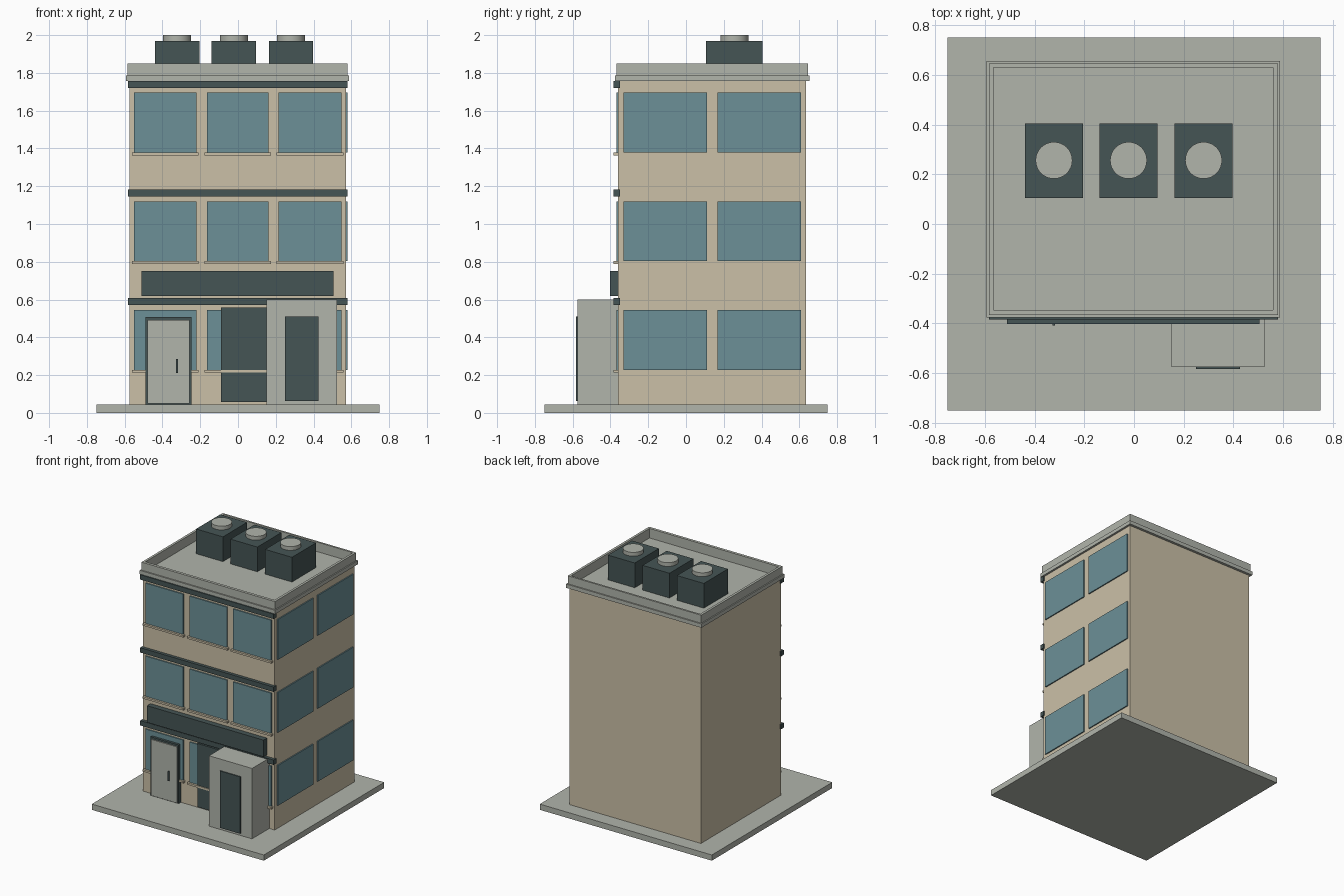
import bpy

cube = bpy.data.objects.get("Cube")
if cube:
    bpy.data.objects.remove(cube, do_unlink=True)


def material(name, rgb):
    m = bpy.data.materials.new(name)
    m.use_nodes = True
    m.diffuse_color = (*rgb, 1)
    m.node_tree.nodes["Principled BSDF"].inputs["Base Color"].default_value = (*rgb, 1)
    return m


TAN = material("tan wall", (0.60, 0.53, 0.39))
GREY = material("pale grey", (0.44, 0.46, 0.41))
DARK = material("dark slate", (0.06, 0.09, 0.09))
GLASS = material("blue glass", (0.15, 0.28, 0.31))


def box(name, x, y, z, mat):
    """Box from three (low, high) ranges."""
    verts = [(a, b, c) for c in z for b in y for a in x]
    faces = [(0, 2, 3, 1), (4, 5, 7, 6), (0, 1, 5, 4),
             (2, 6, 7, 3), (0, 4, 6, 2), (1, 3, 7, 5)]
    mesh = bpy.data.meshes.new(name)
    mesh.from_pydata(verts, [], faces)
    mesh.materials.append(mat)
    obj = bpy.data.objects.new(name, mesh)
    bpy.context.collection.objects.link(obj)
    return obj


def ring(name, x, y, inner_x, inner_y, z, mat):
    """Open rectangular wall, hollow in the middle."""
    verts, faces = [], []
    for c in z:
        for (a0, a1), (b0, b1) in ((x, y), (inner_x, inner_y)):
            verts += [(a0, b0, c), (a1, b0, c), (a1, b1, c), (a0, b1, c)]
    for i in range(4):
        j = (i + 1) % 4
        faces += [(i, j, j + 8, i + 8), (j + 4, i + 4, i + 12, j + 12),
                  (i + 8, j + 8, j + 12, i + 12), (j, i, i + 4, j + 4)]
    mesh = bpy.data.meshes.new(name)
    mesh.from_pydata(verts, [], faces)
    mesh.materials.append(mat)
    bpy.context.collection.objects.link(bpy.data.objects.new(name, mesh))


WALL_X, WALL_Y = (-0.575, 0.572), (-0.36, 0.635)
GROUND, STOREY = 0.045, 0.575

# Ground slab
box("ground_slab", (-0.75, 0.75), (-0.75, 0.75), (0, GROUND), GREY)

# Storeys with windows, sills and front bands
for n in range(3):
    z = GROUND + n * STOREY
    box(f"storey_{n}", WALL_X, WALL_Y, (z, z + STOREY), TAN)
    pane_z = (z + 0.183, z + 0.5)
    for i, x in enumerate(((-0.55, -0.22), (-0.165, 0.162), (0.215, 0.547))):
        box(f"front_window_{n}_{i}", x, (-0.369, -0.355), pane_z, GLASS)
        box(f"window_sill_{n}_{i}", (x[0] - 0.012, x[1] + 0.012),
            (-0.385, -0.35), (z + 0.168, z + 0.183), TAN)
    for i, y in enumerate(((-0.33, 0.11), (0.167, 0.61))):
        box(f"side_window_{n}_{i}", (0.56, 0.581), y, pane_z, GLASS)
    box(f"front_band_{n}", (-0.583, 0.58), (-0.385, -0.35),
        (z + 0.525, z + 0.563), DARK)

# Roof deck, cornice and parapet
box("roof_deck", (-0.57, 0.567), (-0.355, 0.632), (1.765, 1.775), GREY)
INNER_X, INNER_Y = (-0.565, 0.56), (-0.345, 0.63)
ring("cornice", (-0.593, 0.588), (-0.377, 0.655), INNER_X, INNER_Y, (1.757, 1.787), GREY)
ring("parapet", (-0.584, 0.579), (-0.367, 0.645), INNER_X, INNER_Y, (1.787, 1.85), GREY)

# Rooftop ventilation units with round caps
for i, x in enumerate((-0.322, -0.022, 0.28)):
    box(f"vent_unit_{i}", (x - 0.117, x + 0.117), (0.105, 0.405), (1.77, 1.97), DARK)
    bpy.ops.mesh.primitive_cylinder_add(vertices=32, radius=0.074, depth=0.04,
                                        location=(x, 0.256, 1.98))
    cap = bpy.context.object
    cap.name = f"vent_cap_{i}"
    cap.data.materials.append(GREY)
    bpy.ops.object.shade_smooth_by_angle()

# Shop sign board
box("sign_board", (-0.51, 0.505), (-0.403, -0.355), (0.62, 0.752), DARK)

# Side entrance door
box("door_frame", (-0.49, -0.246), (-0.388, -0.35), (GROUND, 0.507), DARK)
box("door_leaf", (-0.48, -0.256), (-0.396, -0.38), (0.05, 0.492), GREY)
box("door_handle", (-0.327, -0.318), (-0.408, -0.39), (0.21, 0.285), DARK)

# Shop shutter and projecting entrance
box("shutter", (-0.09, 0.28), (-0.378, -0.35), (0.057, 0.557), DARK)
box("entrance_porch", (0.15, 0.525), (-0.575, -0.355), (0.045, 0.6), GREY)
box("porch_door", (0.25, 0.427), (-0.583, -0.57), (0.062, 0.51), DARK)
